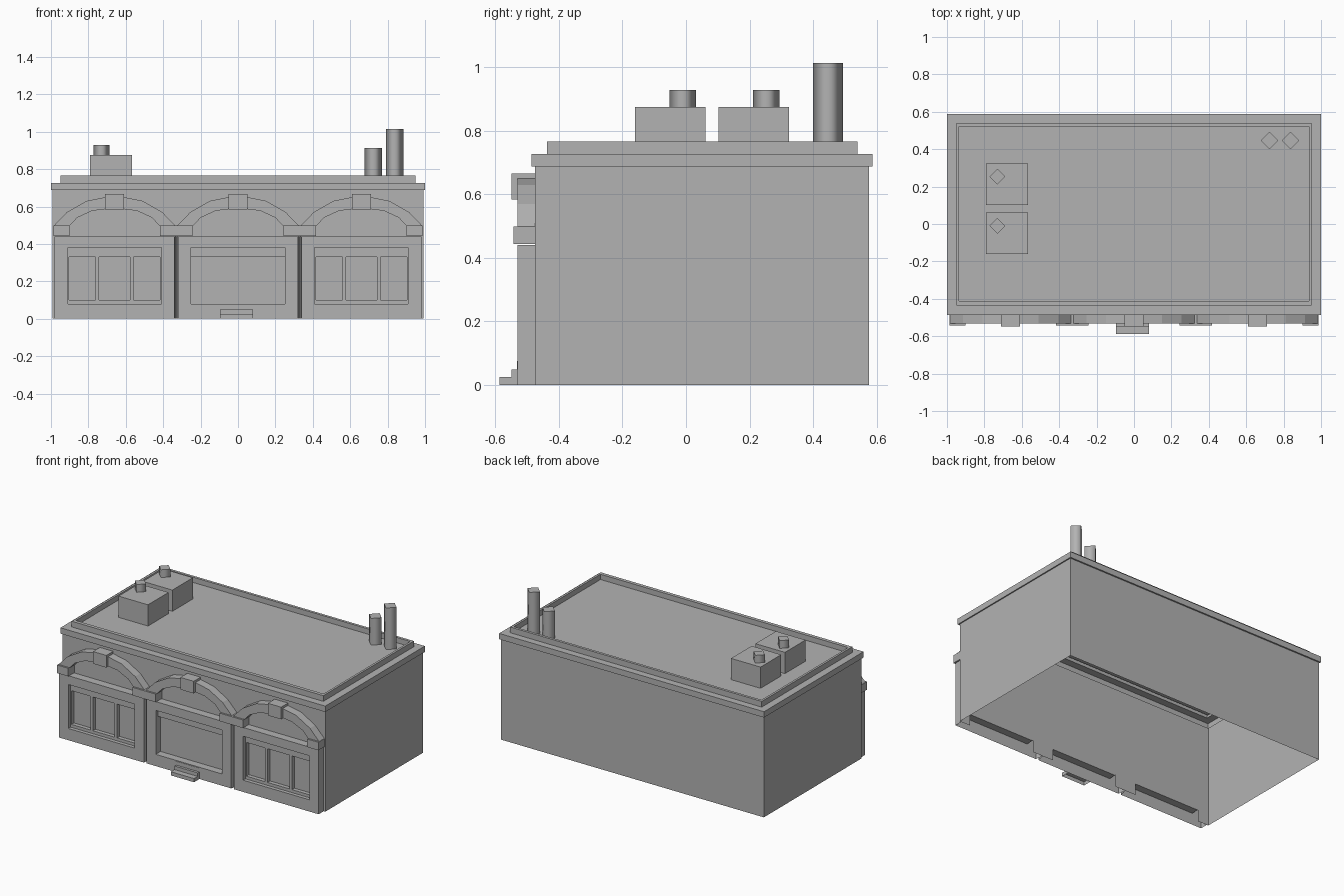
import bpy, bmesh, math
from mathutils import Matrix

if "Cube" in bpy.data.objects:
    bpy.data.objects.remove(bpy.data.objects["Cube"])

grey = bpy.data.materials.new("dark_grey")
grey.diffuse_color = (0.45, 0.45, 0.45, 1)
grey.use_nodes = True
grey.node_tree.nodes["Principled BSDF"].inputs["Base Color"].default_value = grey.diffuse_color


def finish(name, bm):
    bmesh.ops.recalc_face_normals(bm, faces=bm.faces)
    me = bpy.data.meshes.new(name)
    bm.to_mesh(me)
    bm.free()
    me.materials.append(grey)
    ob = bpy.data.objects.new(name, me)
    bpy.context.collection.objects.link(ob)
    return ob


def loft(name, rings, cap_start=False, cap_end=True, open_bottom=False, edit=None):
    """Skin between successive rings of points, optionally open on the ground."""
    bm = bmesh.new()
    loops = [[bm.verts.new(p) for p in r] for r in rings]
    n = len(rings[0])
    for a, b in zip(loops, loops[1:]):
        for i in range(n):
            j = (i + 1) % n
            bm.faces.new((a[i], a[j], b[j], b[i]))
    if cap_start:
        bm.faces.new(loops[0])
    if cap_end:
        bm.faces.new(loops[-1])
    if open_bottom:
        low = [f for f in bm.faces if all(v.co.z < 1e-4 for v in f.verts)]
        bmesh.ops.delete(bm, geom=low, context='FACES_ONLY')
    if edit:
        edit(bm)
    return finish(name, bm)


def plan(x, y0, y1, z):
    return [(-x, y0, z), (x, y0, z), (x, y1, z), (-x, y1, z)]


def front(x0, x1, z0, z1, y):
    return [(x0, y, z0), (x1, y, z0), (x1, y, z1), (x0, y, z1)]


def block(name, x0, x1, y0, y1, z0, z1, back=False):
    """Block fixed to the wall at y1, facing the street at y0."""
    return loft(name, [front(x0, x1, z0, z1, y1), front(x0, x1, z0, z1, y0)], cap_start=back)


def pipe(name, x, y, r, z0, z1):
    """Four-sided, smooth-sided pipe set diagonally."""
    ring = [(r, 0), (0, r), (-r, 0), (0, -r)]
    ob = loft(name, [[(x + a, y + b, z) for a, b in ring] for z in (z0, z1)], cap_start=True)
    for p in ob.data.polygons:
        p.use_smooth = abs(p.normal.z) < 0.5
    return ob


WALL, FACE, GLASS, ROOF = -0.475, -0.53, -0.478, 0.73
CENTRES = (-0.66, 0.0, 0.66)
W, HW = 0.25, 0.32


def notch_front(bm):
    """Open the wall behind the low panels under the windows."""
    cuts = [((c + s * W, 0, 0), (1, 0, 0)) for c in CENTRES for s in (-1, 1)]
    for co, no in cuts + [((0, 0, 0.08), (0, 0, 1))]:
        bmesh.ops.bisect_plane(bm, geom=bm.verts[:] + bm.edges[:] + bm.faces[:],
                               plane_co=co, plane_no=no)
    gone = []
    for f in bm.faces:
        m = f.calc_center_median()
        if abs(m.y - WALL) < 1e-4 and m.z < 0.08 and any(abs(m.x - c) < W for c in CENTRES):
            gone.append(f)
    bmesh.ops.delete(bm, geom=gone, context='FACES')


# Main shell: walls, cornice, parapet and sunken roof, open underneath
loft("building_shell", [
    plan(0.992, WALL, 0.577, 0.0),
    plan(0.992, WALL, 0.577, 0.687),
    plan(1.0, -0.487, 0.587, 0.687),
    plan(1.0, -0.487, 0.587, 0.727),
    plan(0.95, -0.437, 0.54, 0.727),
    plan(0.95, -0.437, 0.54, 0.766),
    plan(0.935, -0.413, 0.522, 0.766),
    plan(0.935, -0.413, 0.522, ROOF),
], edit=notch_front)

# Three shopfront bays with arches; the grooves between bays are V-shaped
for side, cx in zip(("left", "middle", "right"), CENTRES):
    ox = (cx - W, cx + W)
    bx = (cx - HW, cx + HW)
    back = (bx[0] - (0.009 if cx >= 0 else 0), bx[1] + (0.009 if cx <= 0 else 0))
    loft(side + "_bay", [
        front(*back, 0.0, 0.44, WALL),
        front(*bx, 0.0, 0.44, FACE),
        front(*ox, 0.08, 0.38, FACE),
        front(*ox, 0.08, 0.38, GLASS),
    ], open_bottom=True)
    block(side + "_transom", *ox, -0.505, GLASS, 0.33, 0.38)

    # Window bars
    if cx:
        block(side + "_sill_rail", *ox, -0.505, GLASS, 0.08, 0.10)
        for i, (a, b) in enumerate(((-0.25, -0.243), (-0.101, -0.082),
                                    (0.082, 0.101), (0.243, 0.25))):
            block(f"{side}_mullion_{i}", cx + a, cx + b, -0.505, GLASS, 0.10, 0.33)

    # Faceted arch band
    outer = [(0.325, 0.497), (0.255, 0.57), (0.15, 0.63), (0.05, 0.65)]
    inner = [(0.24, 0.497), (0.20, 0.54), (0.12, 0.577), (0.04, 0.587)]
    outline = ([(-x, z) for x, z in outer] + outer[::-1]
               + inner + [(-x, z) for x, z in inner[::-1]])
    loft(side + "_arch", [[(cx + x, y, z) for x, z in outline] for y in (WALL, -0.531)])
    block(side + "_keystone", cx - 0.05, cx + 0.05, -0.549, WALL, 0.583, 0.666)

# Capitals between and at the ends of the arches
for i, (a, b) in enumerate(((-0.987, -0.902), (-0.417, -0.242),
                            (0.242, 0.417), (0.902, 0.987))):
    block(f"capital_{i}", a, b, -0.543, WALL, 0.443, 0.498)

# Entrance steps, open underneath
stair = [(FACE, 0.0), (-0.588, 0.0), (-0.588, 0.025), (-0.549, 0.025),
         (-0.549, 0.049), (-0.532, 0.049), (-0.532, 0.075), (FACE, 0.075)]
loft("entrance_steps", [[(x, y, z) for y, z in stair] for x in (-0.095, 0.08)],
     cap_start=True, open_bottom=True)

# Rooftop units with vents
for i, y in enumerate((-0.05, 0.213)):
    block(f"roof_unit_{i}", -0.79, -0.567, y - 0.111, y + 0.111, ROOF, 0.875, back=True)
    pipe(f"roof_vent_{i}", -0.73, y + 0.04, 0.042, 0.875, 0.928)

# Chimney pipes
pipe("short_chimney", 0.724, 0.447, 0.047, ROOF, 0.913)
pipe("tall_chimney", 0.837, 0.447, 0.047, ROOF, 1.014)
